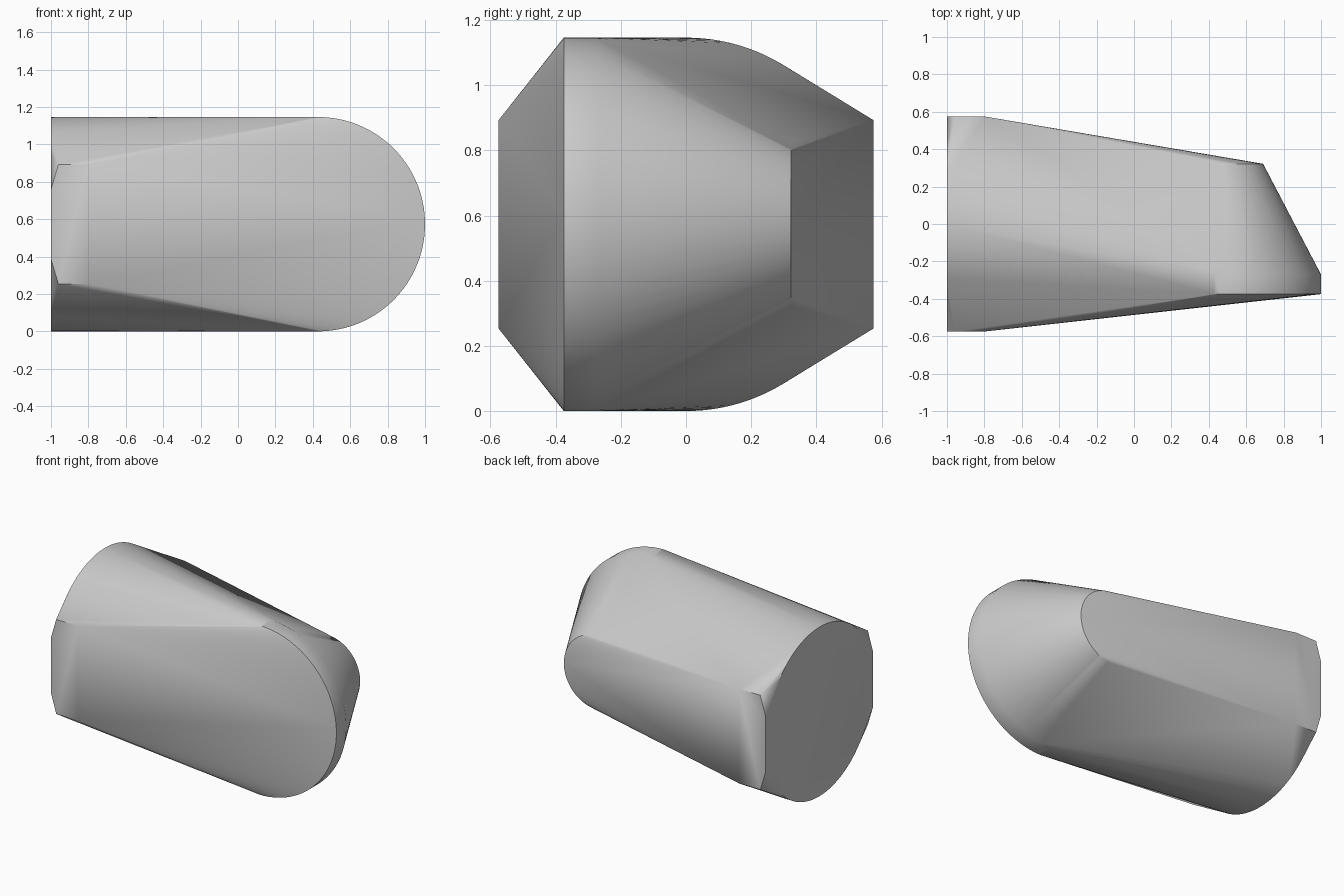
import bpy, bmesh, math

old = bpy.data.objects.get("Cube")
if old:
    bpy.data.objects.remove(old, do_unlink=True)

MID = 0.573      # centre height
HALF = 0.575     # half depth of the flat sides


def arc(cx, y, r, steps=64):
    """Half circle in the xz plane, bulging towards +x."""
    angles = [math.pi * (i / steps - 0.5) for i in range(steps + 1)]
    return [(cx + r * math.cos(a), y, MID + r * math.sin(a)) for a in angles]


points = []
# Rounded tip: a short straight rim, then a taper to the smaller back arc
points += arc(0.427, -0.375, MID)
points += arc(0.427, -0.27, MID)
points += arc(0.44, 0.322, 0.25)

# Round flat end
for i in range(128):
    a = math.tau * i / 128
    points.append((-1, MID * math.cos(a), MID + MID * math.sin(a)))

# Flat side panels with clipped corners at the round end
for y in (-HALF, HALF):
    for s in (-1, 1):
        points += [(-1, y, MID + s * 0.185),
                   (-0.96, y, MID + s * 0.32),
                   (-0.8, y, MID + s * 0.32)]

# Skin the profiles
bm = bmesh.new()
verts = [bm.verts.new(p) for p in points]
res = bmesh.ops.convex_hull(bm, input=verts)
loose = {g for g in res["geom_interior"] + res["geom_unused"]
         if isinstance(g, bmesh.types.BMVert)}
bmesh.ops.delete(bm, geom=list(loose), context="VERTS")
bmesh.ops.dissolve_limit(bm, angle_limit=math.radians(0.2),
                         verts=bm.verts[:], edges=bm.edges[:])
bmesh.ops.recalc_face_normals(bm, faces=bm.faces[:])
mesh = bpy.data.meshes.new("tapered_block")
bm.to_mesh(mesh)
bm.free()

# Plain grey material
grey = bpy.data.materials.new("light_grey")
grey.use_nodes = True
colour = (0.6, 0.6, 0.6, 1)
grey.diffuse_color = colour
grey.node_tree.nodes["Principled BSDF"].inputs["Base Color"].default_value = colour
mesh.materials.append(grey)

block = bpy.data.objects.new("tapered_block", mesh)
bpy.context.collection.objects.link(block)
bpy.ops.object.select_all(action="DESELECT")
block.select_set(True)
bpy.context.view_layer.objects.active = block
bpy.ops.object.shade_smooth_by_angle(angle=math.radians(30))
